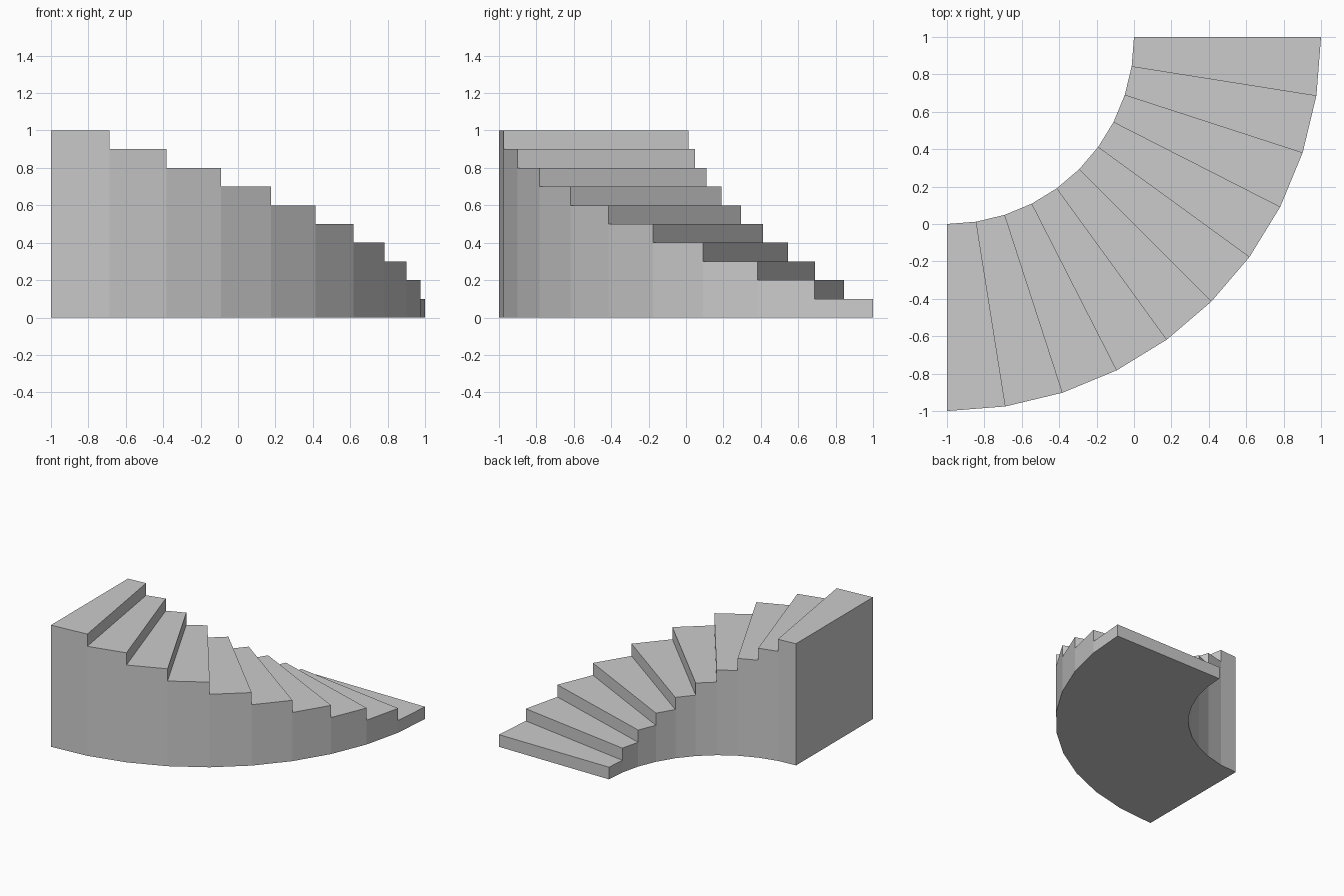
import bpy, bmesh
from math import sin, cos, radians

if "Cube" in bpy.data.objects:
    bpy.data.objects.remove(bpy.data.objects["Cube"])

STEPS, RISE, TURN = 10, 0.1, radians(9)
INNER, OUTER = 1.0, 2.0
CX, CY = -1.0, 1.0          # centre of the turn

bm = bmesh.new()


def pt(r, i, level):
    a = i * TURN
    return (CX + r * cos(a), CY - r * sin(a), level * RISE)


def face(*points):
    bm.faces.new([bm.verts.new(p) for p in points])


def across(i, low, j, high):
    # quad spanning from the inner to the outer curve
    face(pt(INNER, i, low), pt(OUTER, i, low), pt(OUTER, j, high), pt(INNER, j, high))


for i in range(STEPS):
    top = i + 1
    across(i, i, i, top)            # riser
    across(i, top, i + 1, top)      # tread
    across(i, 0, i + 1, 0)          # underside
    for r in (INNER, OUTER):        # curved side walls
        wall = [pt(r, i, 0), pt(r, i + 1, 0), pt(r, i + 1, top), pt(r, i, top)]
        if i:
            wall.append(pt(r, i, i))
        face(*wall)
across(STEPS, 0, STEPS, STEPS)      # tall end wall

# Weld into one closed solid
bmesh.ops.remove_doubles(bm, verts=bm.verts, dist=1e-4)
bmesh.ops.recalc_face_normals(bm, faces=bm.faces)
mesh = bpy.data.meshes.new("curved_stairs")
bm.to_mesh(mesh)
bm.free()
stairs = bpy.data.objects.new("curved_stairs", mesh)
bpy.context.collection.objects.link(stairs)
